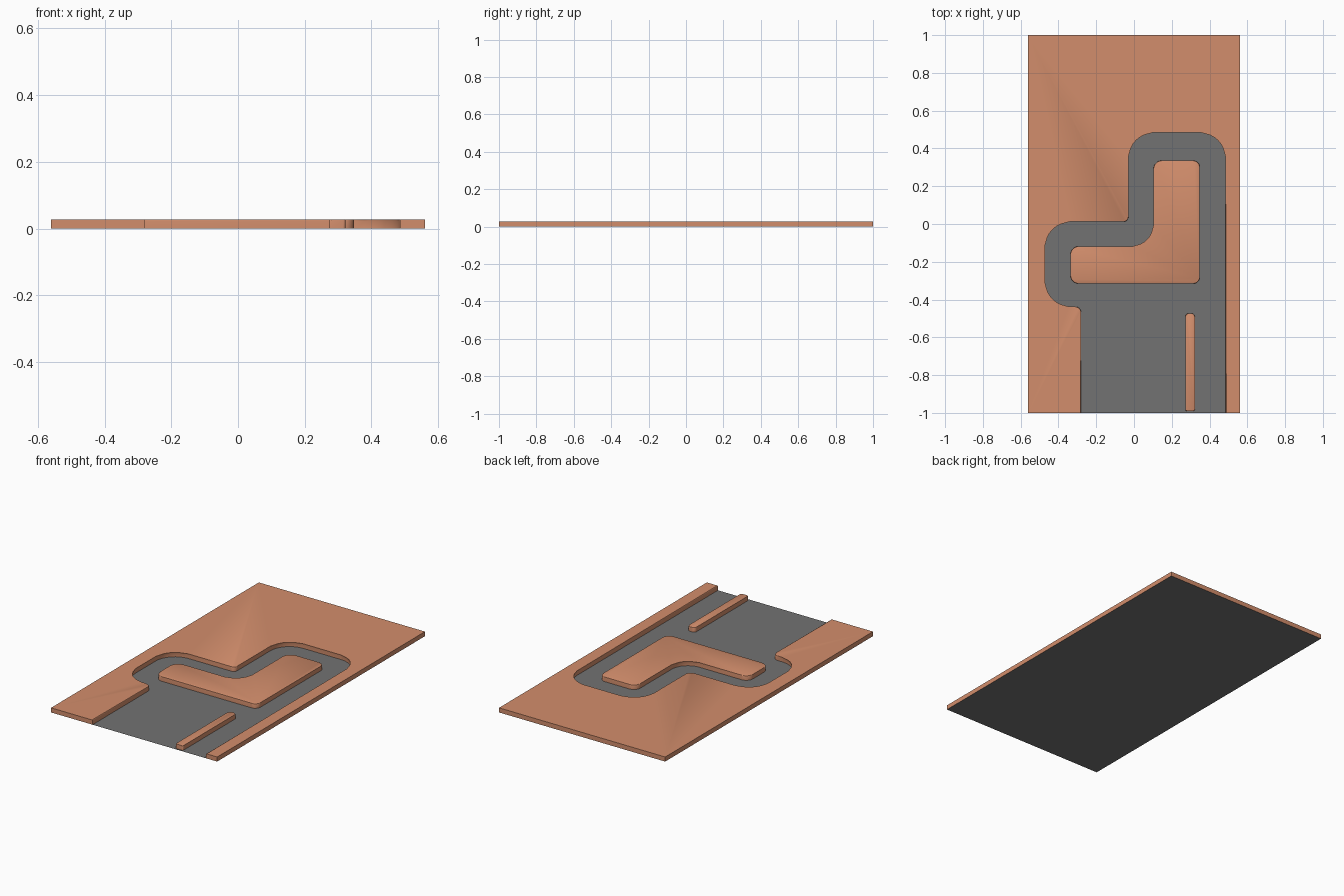
import bpy, bmesh, math
from mathutils import Vector

cube = bpy.data.objects.get("Cube")
if cube:
    bpy.data.objects.remove(cube, do_unlink=True)

HALF_W, HALF_L, HEIGHT = 0.56, 1.0, 0.028


def material(name, rgb):
    mat = bpy.data.materials.new(name)
    mat.use_nodes = True
    colour = (*rgb, 1)
    mat.diffuse_color = colour
    bsdf = next(n for n in mat.node_tree.nodes if n.type == 'BSDF_PRINCIPLED')
    bsdf.inputs["Base Color"].default_value = colour
    return mat


sand = material("sand orange", (0.65, 0.27, 0.15))
asphalt = material("asphalt grey", (0.17, 0.17, 0.17))


def rounded(corners, steps=8):
    """Outline from (x, y, radius) corners, with arcs at the rounded ones."""
    points = []
    for i, (x, y, r) in enumerate(corners):
        p = Vector((x, y))
        if r == 0:
            points.append(p)
            continue
        a = (Vector(corners[i - 1][:2]) - p).normalized()
        b = (Vector(corners[(i + 1) % len(corners)][:2]) - p).normalized()
        centre = p + (a + b) * r
        for k in range(steps + 1):
            t = math.pi / 2 * k / steps
            points.append(centre - b * r * math.cos(t) - a * r * math.sin(t))
    return points


def add_object(name, bm, mat):
    mesh = bpy.data.meshes.new(name)
    bm.to_mesh(mesh)
    bm.free()
    mesh.materials.append(mat)
    obj = bpy.data.objects.new(name, mesh)
    bpy.context.collection.objects.link(obj)
    return obj


def raised(name, corners, rim=0.004):
    """Raised slab with open underside and a softened inner rim."""
    bm = bmesh.new()
    outline = rounded(corners)
    low = [bm.verts.new((p.x, p.y, 0)) for p in outline]
    high = [bm.verts.new((p.x, p.y, HEIGHT)) for p in outline]
    bm.faces.new(high)
    for i in range(len(low)):
        bm.faces.new((low[i - 1], low[i], high[i], high[i - 1]))

    def on_border(edge):
        a, b = (v.co for v in edge.verts)
        return any(abs(abs(a[k]) - s) < 1e-4 and abs(a[k] - b[k]) < 1e-4
                   for k, s in ((0, HALF_W), (1, HALF_L)))

    edges = [e for e in bm.edges
             if all(v.co.z > HEIGHT / 2 for v in e.verts) and not on_border(e)]
    bmesh.ops.bevel(bm, geom=edges, offset=rim, segments=2, profile=0.5,
                    affect='EDGES', clamp_overlap=True)
    obj = add_object(name, bm, sand)
    bpy.ops.object.select_all(action='DESELECT')
    obj.select_set(True)
    bpy.context.view_layer.objects.active = obj
    bpy.ops.object.shade_smooth_by_angle(angle=math.radians(40))
    return obj


# Flat road surface under everything
bm = bmesh.new()
bm.faces.new([bm.verts.new((sx * HALF_W, sy * HALF_L, 0))
              for sx, sy in ((-1, -1), (1, -1), (1, 1), (-1, 1))])
add_object("road_surface", bm, asphalt)

# Surrounding ground with the winding road cut out of it
raised("surrounding_ground", [
    (-HALF_W, -HALF_L, 0), (-0.28, -HALF_L, 0), (-0.28, -0.438, 0.03),
    (-0.472, -0.438, 0.13), (-0.472, 0.012, 0.13), (-0.03, 0.012, 0.025),
    (-0.03, 0.484, 0.13), (0.485, 0.484, 0.13), (0.485, -HALF_L, 0),
    (HALF_W, -HALF_L, 0), (HALF_W, HALF_L, 0), (-HALF_W, HALF_L, 0)])

# L-shaped island inside the loop
raised("centre_island", [
    (-0.337, -0.316, 0.045), (0.348, -0.316, 0.035), (0.348, 0.336, 0.035),
    (0.103, 0.336, 0.045), (0.103, -0.118, 0.11), (-0.337, -0.118, 0.045)])

# Narrow divider at the road entrance
raised("lane_divider", [
    (0.272, -0.99, 0.008), (0.322, -0.99, 0.008),
    (0.322, -0.473, 0.018), (0.272, -0.473, 0.018)])
